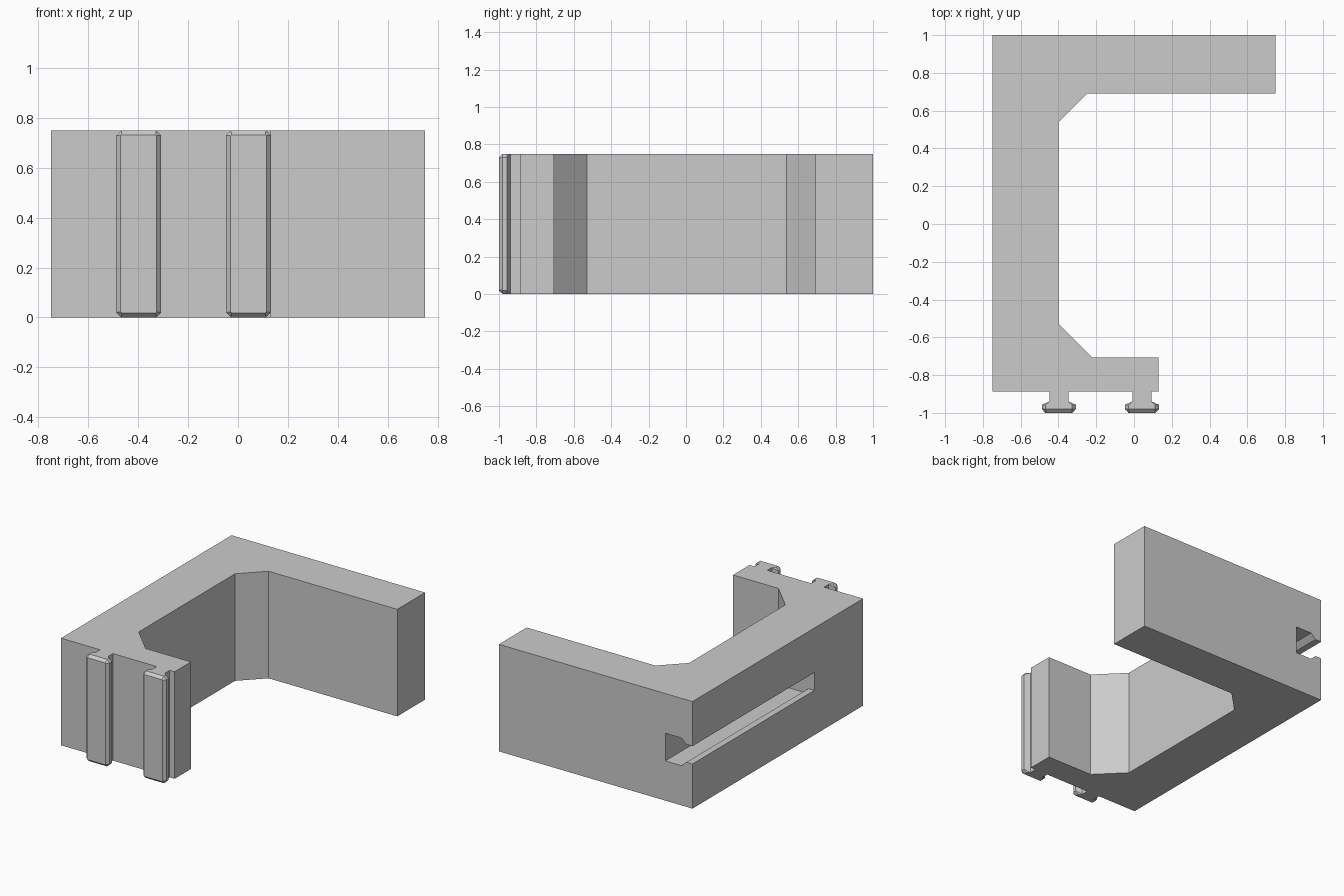
import bpy, bmesh
from mathutils import Vector

cube = bpy.data.objects.get("Cube")
if cube:
    bpy.data.objects.remove(cube, do_unlink=True)

HEIGHT = 0.75
WALL = -0.888      # front face of the short arm
NECK_END = -0.939  # where each rail neck meets its head
RAILS = (-0.398, 0.042)

grey = bpy.data.materials.new("plain grey")
grey.use_nodes = True
colour = (0.6, 0.6, 0.6, 1)
grey.diffuse_color = colour
grey.node_tree.nodes["Principled BSDF"].inputs["Base Color"].default_value = colour


def loft(name, sections):
    """Join matching closed loops of points and cap both ends."""
    bm = bmesh.new()
    loops = [[bm.verts.new(p) for p in s] for s in sections]
    for a, b in zip(loops, loops[1:]):
        for i in range(len(a)):
            j = (i + 1) % len(a)
            bm.faces.new((a[i], a[j], b[j], b[i]))
    bm.faces.new(loops[0])
    bm.faces.new(loops[-1])
    bmesh.ops.recalc_face_normals(bm, faces=bm.faces)
    mesh = bpy.data.meshes.new(name)
    bm.to_mesh(mesh)
    bm.free()
    mesh.materials.append(grey)
    obj = bpy.data.objects.new(name, mesh)
    bpy.context.collection.objects.link(obj)
    return obj


def octagon(x, y, half, inset, cut):
    """Upright rectangle in the xz plane with clipped corners."""
    lo, hi = inset, HEIGHT - inset
    l, r = x - half, x + half
    pts = [(l + cut, lo), (r - cut, lo), (r, lo + cut), (r, hi - cut),
           (r - cut, hi), (l + cut, hi), (l, hi - cut), (l, lo + cut)]
    return [Vector((px, y, pz)) for px, pz in pts]


# Bracket outline, with the two rail necks on its front edge
outline = [(0.13, -0.706), (-0.222, -0.706), (-0.4, -0.528), (-0.4, 0.538),
           (-0.247, 0.692), (0.75, 0.692), (0.75, 1), (-0.75, 1), (-0.75, WALL)]
for x in RAILS:
    outline += [(x - 0.05, WALL), (x - 0.05, NECK_END),
                (x + 0.05, NECK_END), (x + 0.05, WALL)]
outline.append((0.13, WALL))
bracket = loft("bracket", [[(x, y, z) for x, y in outline] for z in (0, HEIGHT)])

# Slot for a matching rail: open at the back, closed at its front end
half_slot = [(-0.80, 0.0625), (-0.703, 0.0625), (-0.665, 0.097), (-0.54, 0.097)]
slot = [(x, 0.375 + h) for x, h in half_slot]
slot += [(x, 0.375 - h) for x, h in reversed(half_slot)]
cutter = loft("slot_cutter", [[(x, y, z) for x, z in slot] for y in (-0.35, 1.1)])
cutter.hide_render = True
cut = bracket.modifiers.new("slot", 'BOOLEAN')
cut.operation = 'DIFFERENCE'
cut.solver = 'EXACT'
cut.object = cutter
bpy.context.view_layer.objects.active = bracket
bracket.select_set(True)
bpy.ops.object.modifier_apply(modifier=cut.name)
bpy.data.objects.remove(cutter, do_unlink=True)

# Rail heads, chamfered on every edge
for name, x in zip(("right_rail_head", "left_rail_head"), RAILS):
    loft(name, [octagon(x, NECK_END, 0.05, 0, 0.001),
                octagon(x, -0.957, 0.09, 0, 0.02),
                octagon(x, -0.98, 0.09, 0, 0.02),
                octagon(x, -1, 0.072, 0.018, 0.004)])
